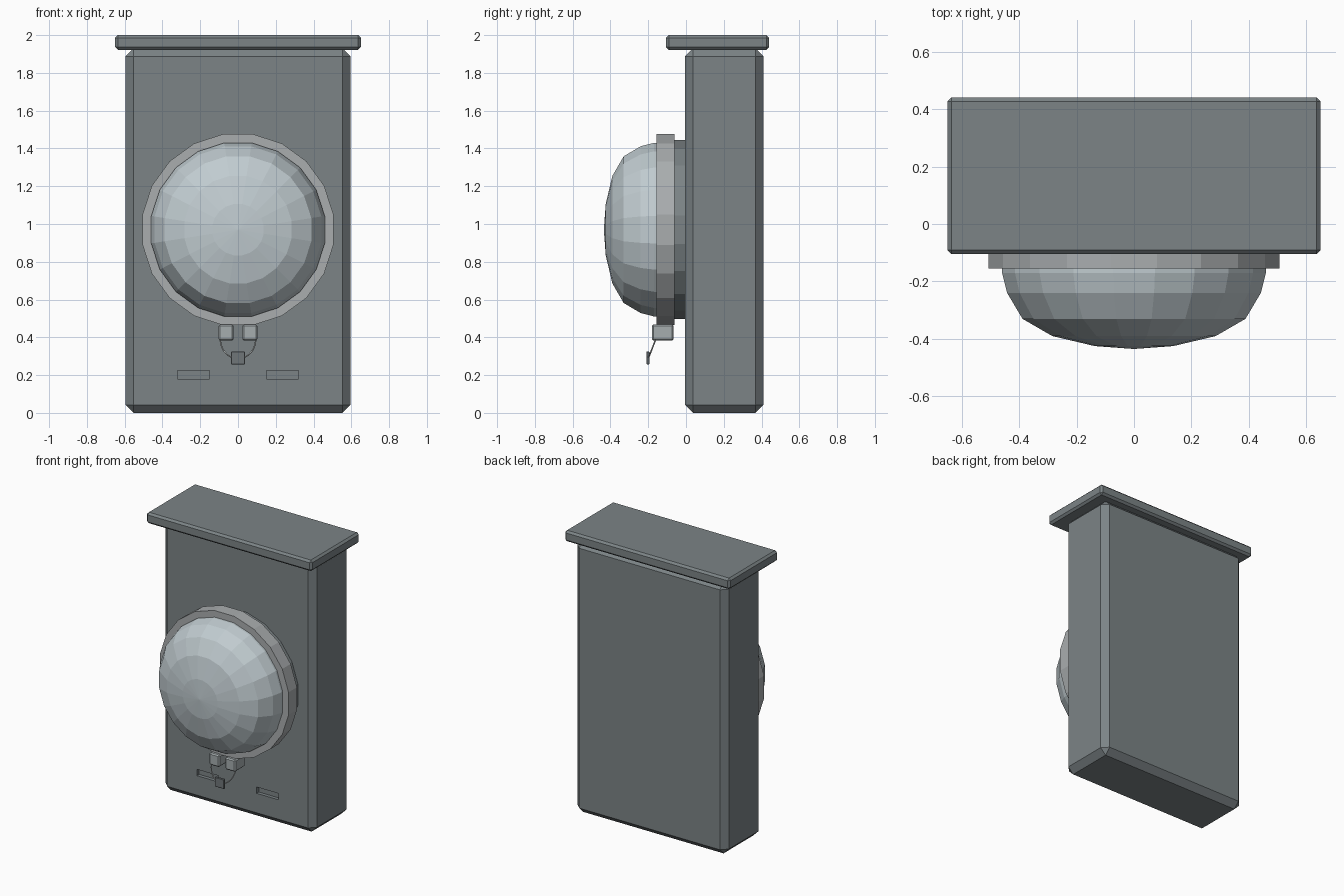
import bpy, bmesh, math
from mathutils import Matrix

if "Cube" in bpy.data.objects:
    bpy.data.objects.remove(bpy.data.objects["Cube"])

CZ = 0.97          # height of the dial centre
SIDES = 20


def material(name, rgb):
    m = bpy.data.materials.new(name)
    m.diffuse_color = (*rgb, 1)
    m.use_nodes = True
    m.node_tree.nodes["Principled BSDF"].inputs["Base Color"].default_value = m.diffuse_color
    return m


BODY = material("grey paint", (0.20, 0.23, 0.24))
RING = material("light metal", (0.40, 0.42, 0.43))
GLASS = material("pale glass", (0.53, 0.60, 0.63))
TAB = material("tab metal", (0.38, 0.42, 0.43))
WIRE = material("wire", (0.50, 0.52, 0.52))
SEAL = material("seal grey", (0.16, 0.18, 0.19))


def finish(name, bm, mat):
    bmesh.ops.recalc_face_normals(bm, faces=bm.faces)
    me = bpy.data.meshes.new(name)
    bm.to_mesh(me)
    bm.free()
    me.materials.append(mat)
    ob = bpy.data.objects.new(name, me)
    bpy.context.collection.objects.link(ob)
    return ob


def box(name, lo, hi, mat, bevel=0.0):
    bm = bmesh.new()
    size = [b - a for a, b in zip(lo, hi)]
    mid = [(a + b) / 2 for a, b in zip(lo, hi)]
    bmesh.ops.create_cube(bm, size=1, matrix=Matrix.Translation(mid) @ Matrix.Diagonal((*size, 1)))
    if bevel:
        bmesh.ops.bevel(bm, geom=bm.edges[:], offset=bevel, segments=1, affect='EDGES')
    return finish(name, bm, mat)


def lathe(name, profile, mat):
    """Spin (radius, y) points about the dial axis; radius 0 closes to a point."""
    bm = bmesh.new()
    rings = []
    for r, y in profile:
        n = SIDES if r > 0 else 1
        angles = [2 * math.pi * (i + 0.5) / SIDES for i in range(n)]
        rings.append([bm.verts.new((r * math.sin(a), y, CZ + r * math.cos(a))) for a in angles])
    for a, b in zip(rings, rings[1:]):
        for i in range(SIDES):
            j = (i + 1) % SIDES
            quad = [a[i % len(a)], a[j % len(a)], b[j % len(b)], b[i % len(b)]]
            bm.faces.new(list(dict.fromkeys(quad)))
    return finish(name, bm, mat)


# Cabinet with two recessed slots low on the front
cabinet = box("cabinet", (-0.595, -0.005, 0), (0.595, 0.41, 1.93), BODY, 0.042)
for side, x in (("left", -0.235), ("right", 0.235)):
    cutter = box(side + "_slot_cutter", (x - 0.085, -0.05, 0.18), (x + 0.085, 0.02, 0.225), BODY)
    cutter.hide_render = True
    cutter.hide_viewport = True
    mod = cabinet.modifiers.new(side + "_slot", 'BOOLEAN')
    mod.operation = 'DIFFERENCE'
    mod.solver = 'EXACT'
    mod.object = cutter

# Overhanging lid
box("lid", (-0.65, -0.105, 1.922), (0.65, 0.44, 2.0), BODY, 0.014)

# Dial: collar against the cabinet, clamp ring, faceted dome
lathe("collar", [(0, 0), (0.48, 0), (0.48, -0.065), (0, -0.065)], BODY)
lathe("clamp_ring", [(0.45, -0.06), (0.512, -0.06), (0.512, -0.155), (0.45, -0.155), (0.45, -0.06)], RING)
lathe("dome", [(0.465, -0.10), (0.465, -0.17), (0.447, -0.24), (0.393, -0.33),
               (0.288, -0.39), (0.138, -0.425), (0, -0.435)], GLASS)

# Clamp tabs under the ring
for side, x in (("left", -0.063), ("right", 0.063)):
    box(side + "_tab", (x - 0.04, -0.18, 0.383), (x + 0.04, -0.065, 0.468), TAB, 0.008)

# Wire loop hanging from the tabs
curve = bpy.data.curves.new("seal_wire", 'CURVE')
curve.dimensions = '3D'
curve.bevel_depth = 0.004
curve.bevel_resolution = 1
curve.use_fill_caps = True
spline = curve.splines.new('POLY')
N = 14
spline.points.add(N)
for i, p in enumerate(spline.points):
    a = math.pi * i / N
    drop = math.sin(a)
    p.co = (-0.094 * math.cos(a), -0.16 - 0.04 * drop, 0.39 - 0.103 * drop, 1)
curve.materials.append(WIRE)
bpy.context.collection.objects.link(bpy.data.objects.new("seal_wire", curve))

# Seal tag on the wire
box("seal_tag", (-0.037, -0.21, 0.257), (0.037, -0.194, 0.325), SEAL, 0.003)
